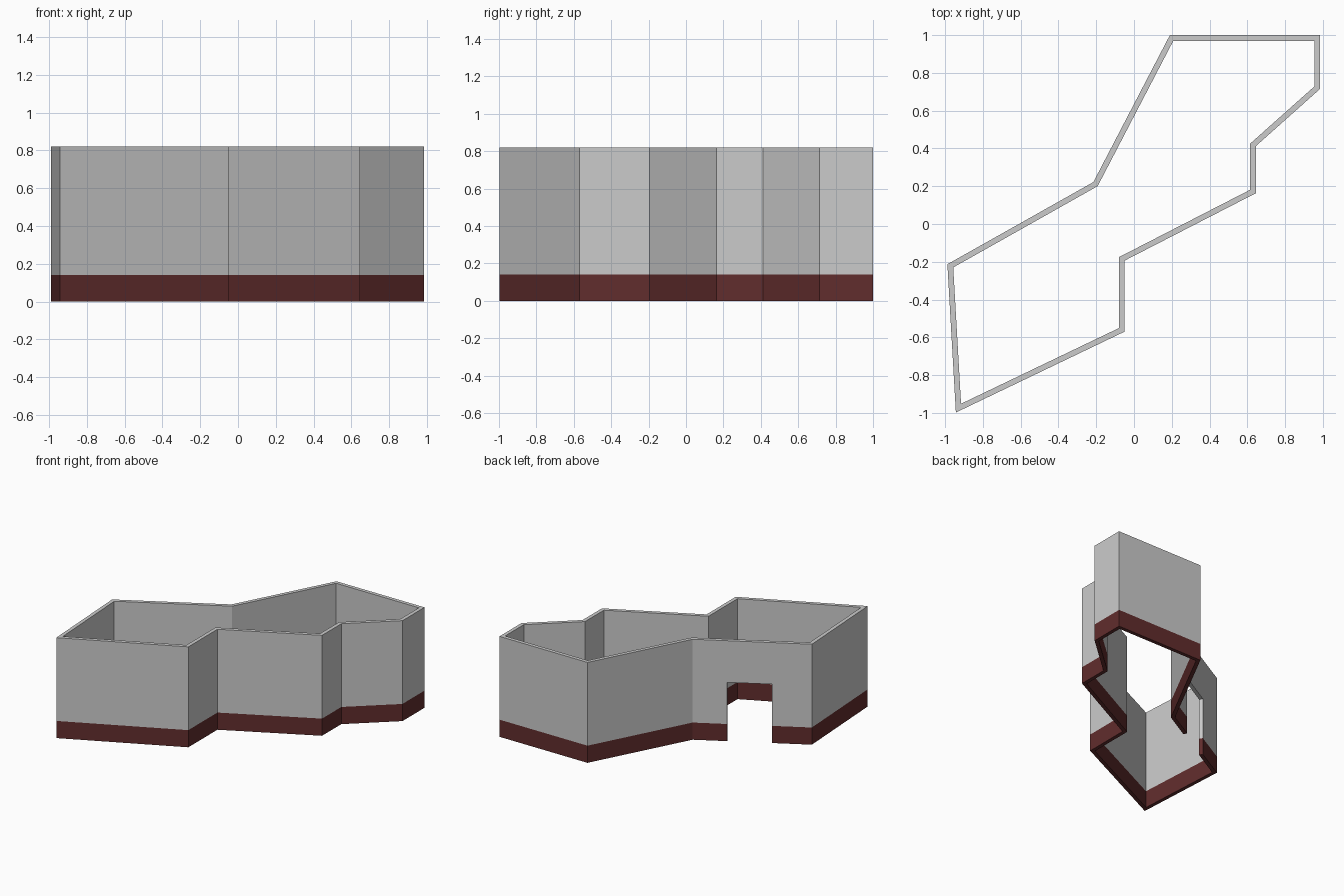
import bpy, bmesh
from mathutils import Vector

if "Cube" in bpy.data.objects:
    bpy.data.objects.remove(bpy.data.objects["Cube"])

THICK = 0.03
LEVELS = [0.0, 0.14, 0.48, 0.82]   # ground, plinth top, door head, wall top

# Outer footprint, clockwise from above
outer = [Vector(p) for p in [
    (0.19, 1.0), (0.985, 1.0), (0.985, 0.715), (0.645, 0.412), (0.645, 0.163),
    (-0.05, -0.194), (-0.05, -0.57), (-0.943, -0.998), (-0.988, -0.213), (-0.215, 0.222)]]

# Add the two door jambs on the back left wall
a, b = outer[8], outer[9]
outer[9:9] = [b.lerp(a, 0.667), b.lerp(a, 0.29)]
DOOR = 9                            # index of the segment holding the doorway
n = len(outer)


def inward(i):
    d = (outer[(i + 1) % n] - outer[i]).normalized()
    return Vector((d.y, -d.x))


# Mitred inner footprint
inner = []
for i in range(n):
    n0, n1 = inward(i - 1 if i else n - 1), inward(i)
    inner.append(outer[i] + (n0 + n1) * THICK / (1 + n0.dot(n1)))


def material(name, color):
    m = bpy.data.materials.new(name)
    m.diffuse_color = (*color, 1)
    m.use_nodes = True
    m.node_tree.nodes["Principled BSDF"].inputs["Base Color"].default_value = m.diffuse_color
    return m


bm = bmesh.new()
vo = [[bm.verts.new((p.x, p.y, z)) for p in outer] for z in LEVELS]
vi = [[bm.verts.new((p.x, p.y, z)) for p in inner] for z in LEVELS]

for i in range(n):
    j = (i + 1) % n
    first = 2 if i == DOOR else 0   # doorway stays open up to its head
    # Outer and inner wall skins, plinth band and wall above
    for k in range(first, 3):
        bm.faces.new((vo[k][i], vo[k][j], vo[k + 1][j], vo[k + 1][i]))
        bm.faces.new((vi[k][j], vi[k][i], vi[k + 1][i], vi[k + 1][j]))
    # Wall top and underside (or door head)
    for k in (first, 3):
        bm.faces.new((vo[k][i], vo[k][j], vi[k][j], vi[k][i]))

# Door jambs
for i in (DOOR, DOOR + 1):
    for k in (0, 1):
        bm.faces.new((vo[k][i], vi[k][i], vi[k + 1][i], vo[k + 1][i]))

bmesh.ops.recalc_face_normals(bm, faces=bm.faces)
# Plinth colour below its top line
for f in bm.faces:
    f.material_index = 1 if f.calc_center_median().z < LEVELS[1] else 0

bmesh.ops.delete(bm, geom=[v for v in bm.verts if not v.link_faces], context='VERTS')
mesh = bpy.data.meshes.new("building_walls")
bm.to_mesh(mesh)
bm.free()
mesh.materials.append(material("wall grey", (0.6, 0.6, 0.6)))
mesh.materials.append(material("plinth dark red", (0.12, 0.026, 0.026)))
bpy.context.collection.objects.link(bpy.data.objects.new("building_walls", mesh))
